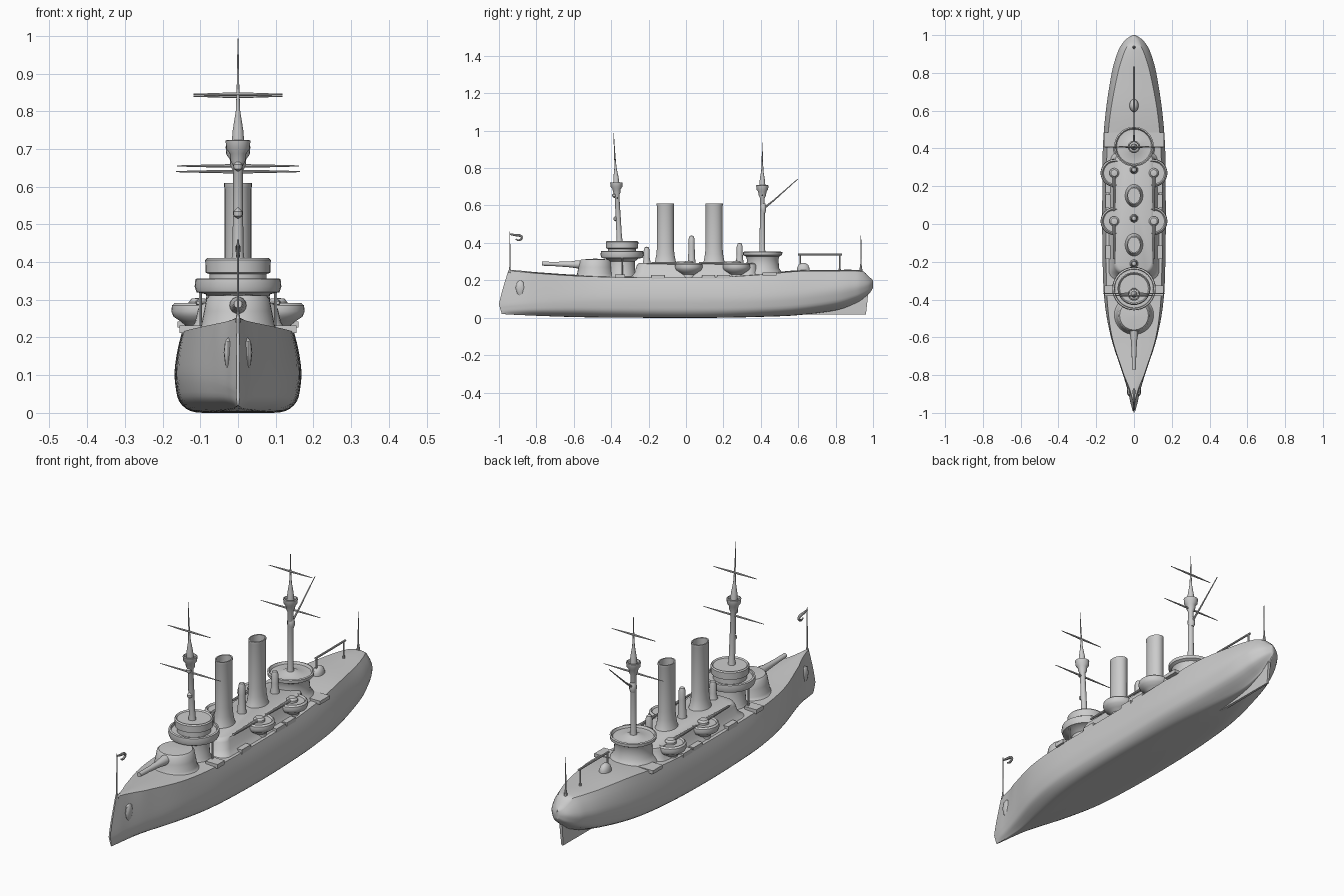
import bpy, bmesh, math
from mathutils import Vector


def spline(rows, n):
    """Catmull-Rom through rows of numbers, n steps per span."""
    out = []
    for i in range(len(rows) - 1):
        a, b, c, d = (rows[max(i - 1, 0)], rows[i], rows[i + 1],
                      rows[min(i + 2, len(rows) - 1)])
        for k in range(n):
            t = k / n
            out.append([q + .5 * t * (r - p + t * (2 * p - 5 * q + 4 * r - s
                        + t * (3 * (q - r) + s - p)))
                        for p, q, r, s in zip(a, b, c, d)])
    return out + [list(rows[-1])]


def skin(name, rings, angle=35):
    """Closed rings of points joined into a capped smooth solid."""
    bm = bmesh.new()
    vr = [[bm.verts.new(p) for p in r] for r in rings]
    n = len(vr[0])
    for a, b in zip(vr, vr[1:]):
        for i in range(n):
            bm.faces.new((a[i], a[(i + 1) % n], b[(i + 1) % n], b[i]))
    bm.faces.new(vr[0][::-1])
    bm.faces.new(vr[-1])
    bmesh.ops.remove_doubles(bm, verts=bm.verts, dist=1e-5)
    bmesh.ops.recalc_face_normals(bm, faces=bm.faces)
    me = bpy.data.meshes.new(name)
    bm.to_mesh(me)
    bm.free()
    ob = bpy.data.objects.new(name, me)
    bpy.context.collection.objects.link(ob)
    bpy.ops.object.select_all(action='DESELECT')
    ob.select_set(True)
    bpy.context.view_layer.objects.active = ob
    bpy.ops.object.shade_smooth_by_angle(angle=math.radians(angle))
    return ob


def mirror(ob):
    ob.modifiers.new("mirror", 'MIRROR')
    return ob


def lathe(name, profile, y, x=0, sx=1, sy=1, n=32, lean=0):
    """Turned part: profile of (radius, z); lean shifts y with height."""
    z0 = profile[0][1]
    return skin(name, [[(x + sx * max(r, 2e-4) * math.cos(2 * math.pi * i / n),
                         y + sy * max(r, 2e-4) * math.sin(2 * math.pi * i / n) + lean * (z - z0),
                         z) for i in range(n)] for r, z in profile])


def rod(name, pts, n=10):
    """Round rod through points (x, y, z, radius)."""
    rings = []
    for i, p in enumerate(pts):
        d = Vector(pts[min(i + 1, len(pts) - 1)][:3]) - Vector(pts[max(i - 1, 0)][:3])
        q = d.to_track_quat('Z', 'Y')
        rings.append([Vector(p[:3]) + q @ Vector((p[3] * math.cos(2 * math.pi * k / n),
                      p[3] * math.sin(2 * math.pi * k / n), 0)) for k in range(n)])
    return skin(name, rings)


def box(name, x0, x1, y0, y1, z0, z1):
    return skin(name, [[(x0, y0, z), (x1, y0, z), (x1, y1, z), (x0, y1, z)] for z in (z0, z1)])


# Hull stations: y, keel z, bilge half-width, widest half-width, its z, deck half-width, deck z
stations = [
    (-1.0, .02, .002, .004, .07, .003, .250), (-.95, .017, .006, .018, .08, .012, .248),
    (-.88, .014, .012, .034, .09, .028, .243), (-.78, .010, .026, .064, .10, .060, .236),
    (-.6, .004, .07, .122, .11, .116, .224), (-.4, .001, .108, .157, .11, .142, .217),
    (-.15, 0, .125, .167, .11, .148, .214), (.15, 0, .125, .168, .11, .148, .216),
    (.4, .005, .112, .165, .115, .142, .230), (.6, .014, .085, .149, .13, .123, .248),
    (.8, .04, .04, .118, .155, .085, .250), (.9, .075, .02, .09, .17, .055, .250),
    (.945, .10, .012, .069, .176, .034, .244), (.98, .13, .007, .04, .18, .02, .212),
    (1.0, .16, .002, .006, .18, .003, .195)]


def hull_ring(y, zb, wb, wm, zm, wd, zd):
    h = zm - zb
    half = spline([(0, zb), (wb * .6, zb), (wb, zb + .05 * h), (wb + (wm - wb) * .7, zb + .28 * h),
                   (wb + (wm - wb) * .92, zb + .6 * h), (wm, zm),
                   (wm + (wd - wm) * .4, zm + .55 * (zd - zm)), (wd, zd)], 3)
    half.append((wd * .5, zd + .004))
    half.append((0, zd + .006))
    full = half + [(-x, z) for x, z in half[-2:0:-1]]
    k = max(0, (-y - .8) / .2)      # rake the stem back above and below the ram
    return [(x, y + k * (.05 * max(0, (z - .07) / .18) ** 1.2 + .3 * max(0, .07 - z)), z)
            for x, z in full]


skin("hull", [hull_ring(*s) for s in spline(stations, 5)])
# Stern skeg and rudder
skin("skeg", [[(-w, .55, z), (w, .55, z), (w * .6, y1, z), (-w * .6, y1, z)]
              for z, w, y1 in ((.016, .008, .962), (.09, .012, .97), (.14, .012, .975))])
# Anchor housings on the bow
mirror(skin("anchor_boss", [[(.026 + .012 * r * math.cos(a), -.885 + .026 * r * math.sin(a), z)
                             for a in [i * math.pi / 6 for i in range(12)]]
                            for r, z in ((.05, .11), (.7, .13), (1, .16), (.7, .19), (.05, .2))]))


# Central superstructure with flared foot
def house_ring(z, w, y0, y1):
    c, ring = .05, []
    for cx, cy, a0 in ((w - c, y1 - c, 0), (c - w, y1 - c, 1), (c - w, y0 + c, 2), (w - c, y0 + c, 3)):
        for i in range(7):
            a = (a0 + i / 6) * math.pi / 2
            ring.append((cx + c * math.cos(a), cy + c * math.sin(a), z))
    return ring


skin("superstructure", [house_ring(*r) for r in (
    (.205, .14, -.31, .40), (.222, .128, -.29, .39), (.24, .114, -.275, .38),
    (.275, .106, -.265, .38), (.287, .10, -.258, .38), (.292, .09, -.25, .37))])

# Side sponsons, their guns and shelters
for y in (.015, .27):
    mirror(lathe("sponson", [(.045, .19), (.034, .21), (.034, .23), (.05, .243), (.068, .255),
                             (.074, .27), (.072, .285), (.064, .292), (.058, .284), (0, .284)], y, .103))
    mirror(lathe("sponson_gun_mount", [(.026, .28), (.026, .294), (.018, .303), (0, .305)], y, .105, n=16))
    mirror(rod("sponson_gun", [(.105, y, .292, .009), (.105, y - .09, .292, .007),
                               (.105, y - .2, .292, .005)]))
for y in (-.15, .12, .2):
    mirror(box("deck_gun_port", .09, .15, y - .035, y + .035, .205, .228))
mirror(box("aft_wing_platform", .08, .16, .41, .485, .226, .243))
mirror(box("fore_wing_platform", .09, .155, -.38, -.325, .212, .232))

# Forward turret and its long gun
lathe("fore_turret", [(.118, .212), (.103, .222), (.097, .235), (.09, .27), (.084, .302),
                      (.076, .311), (0, .316)], -.485)
rod("fore_gun", [(0, -.5, .285, .026), (0, -.58, .285, .022), (0, -.62, .285, .016),
                 (0, -.70, .287, .012), (0, -.77, .289, .011)], 14)

# Conning tower and two-level fore bridge
lathe("conning_tower", [(.085, .21), (.072, .23), (.068, .30), (.085, .315), (.11, .32), (.115, .335),
                        (.113, .355), (.104, .357), (.102, .345), (.076, .345), (.076, .368),
                        (.086, .372), (.087, .405), (.082, .411), (.076, .405), (0, .405)], -.342)
mirror(rod("bridge_post", [(.1, -.342, .21, .004), (.1, -.342, .33, .004)], 8))

# Aft bridge with raised lip
lathe("aft_bridge", [(.115, .225), (.098, .25), (.088, .265), (.084, .31), (.09, .328), (.104, .335),
                     (.105, .35), (.098, .353), (.092, .342), (.05, .342), (.03, .352), (0, .354)], .41)

# Funnels, open at the top
for y in (-.11, .15):
    lathe("funnel", [(.062, .28), (.052, .30), (.045, .34), (.042, .38), (.042, .595), (.0435, .60),
                     (.0435, .61), (.037, .61), (.037, .56), (0, .56)], y, sx=.84, sy=1.07)

# Centreline ventilators
for y, top in ((-.21, .38), (.03, .44), (.287, .40)):
    lathe("ventilator", [(.024, .28), (.02, .30), (.016, top - .06), (.016, top - .02),
                         (.011, top - .004), (0, top)], y, n=16)

# Masts with fighting tops and yards
for label, y, base, top, plat, lean, yards in (
        ("fore", -.355, .40, 1.0, .70, -.055, ((.845, .118), (.64, .165))),
        ("aft", .408, .34, .94, .685, 0, ((.84, .118), (.655, .162)))):
    lathe(label + "_mast", [(.018, base), (.0145, base + .03), (.0125, plat - .045), (.02, plat - .03),
                            (.022, plat - .012), (.031, plat), (.033, plat + .022), (.028, plat + .024),
                            (.026, plat + .012), (.017, plat + .014), (.014, plat + .05),
                            (.006, plat + .10), (.0035, plat + .16), (.0015, top - .02), (0, top)],
          y, n=20, lean=lean)
    for z, w in yards:
        yy = y + lean * (z - base)
        rod(label + "_yard", [(-w, yy, z, .0015), (-w * .4, yy, z, .004), (0, yy, z, .005),
                              (w * .4, yy, z, .004), (w, yy, z, .0015)], 8)
for z in (.53, .655):
    lathe("mast_lamp", [(0, z - .015), (.011, z - .008), (.012, z + .004), (0, z + .015)],
          -.355 - .055 * (z - .4) - .014, n=12)
rod("derrick", [(0, .41, .58, .006), (0, .47, .628, .004), (0, .598, .742, .002)], 8)
lathe("derrick_collar", [(.012, .56), (.017, .575), (.017, .595), (.012, .61)], .412, n=14)

# Aft skylight, frame and posts
lathe("aft_cowl", [(.034, .245), (.034, .265), (.026, .282), (.012, .291), (0, .293)], .627, sx=.7)
rod("awning_bar", [(0, .60, .338, .005), (0, .835, .338, .005)], 8)
for y in (.61, .822):
    rod("awning_post", [(0, y, .245, .007), (0, y, .275, .004), (0, y, .338, .004)], 8)

# Flagstaffs and a curled bow pennant
rod("stern_staff", [(0, .935, .235, .011), (0, .935, .27, .006), (0, .935, .29, .003),
                    (0, .935, .44, .0018)], 8)
rod("bow_staff", [(0, -.942, .24, .008), (0, -.942, .27, .003), (0, -.942, .46, .002)], 8)
curl = spline([(0, -.942, .447, .004), (0, -.915, .442, .006), (0, -.885, .438, .007),
               (0, -.877, .424, .006), (0, -.895, .414, .005), (0, -.91, .42, .003)], 4)
rod("bow_pennant", curl, 8)
